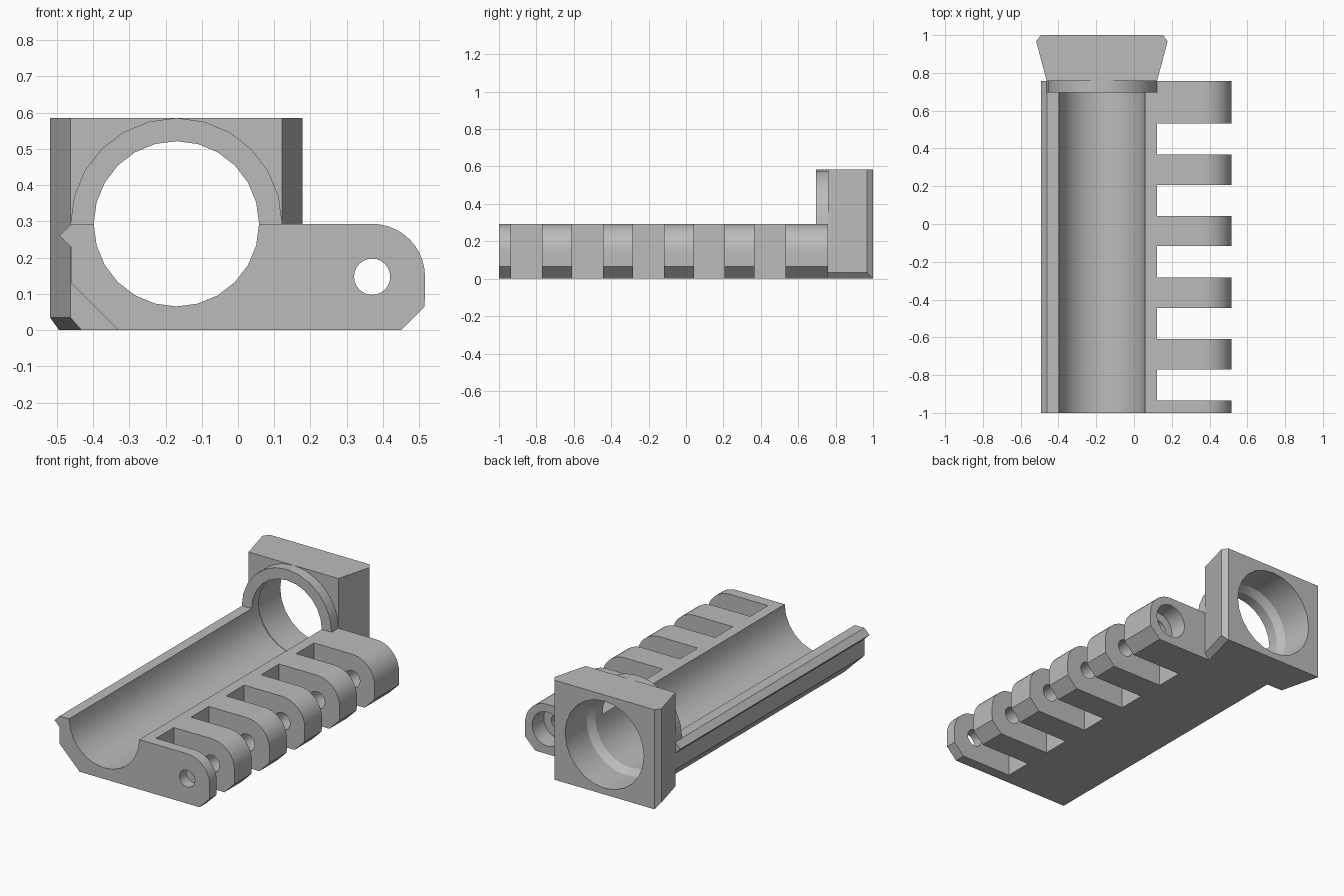
import bpy, bmesh, math

cube = bpy.data.objects.get("Cube")
if cube:
    bpy.data.objects.remove(cube)

GREY = (0.5, 0.5, 0.5, 1)
mat = bpy.data.materials.new("plain grey")
mat.use_nodes = True
mat.diffuse_color = GREY
mat.node_tree.nodes["Principled BSDF"].inputs["Base Color"].default_value = GREY

BORE = (-0.17, 0.293)   # x, z of the tube axis
PIN = (0.37, 0.147)     # x, z of the hinge axis
R_BORE = 0.228
TOP = 0.293
FRONT, BACK = -1.0, 0.758
STEPS = 24


def finish(bm, name):
    bmesh.ops.recalc_face_normals(bm, faces=bm.faces)
    me = bpy.data.meshes.new(name)
    bm.to_mesh(me)
    bm.free()
    me.materials.append(mat)
    ob = bpy.data.objects.new(name, me)
    bpy.context.collection.objects.link(ob)
    return ob


def activate(ob):
    bpy.ops.object.select_all(action='DESELECT')
    ob.select_set(True)
    bpy.context.view_layer.objects.active = ob


def smooth(ob):
    activate(ob)
    bpy.ops.object.shade_smooth_by_angle(angle=math.radians(30))


def arc(centre, r, start, end, n):
    angles = [math.radians(start + (end - start) * i / n) for i in range(n + 1)]
    return [(centre[0] + r * math.cos(a), centre[1] + r * math.sin(a)) for a in angles]


def extrude(name, profile, y0, y1):
    """Extrude an x/z outline along y."""
    bm = bmesh.new()
    face = bm.faces.new([bm.verts.new((x, y0, z)) for x, z in profile])
    new = bmesh.ops.extrude_face_region(bm, geom=[face])["geom"]
    verts = [g for g in new if isinstance(g, bmesh.types.BMVert)]
    bmesh.ops.translate(bm, verts=verts, vec=(0, y1 - y0, 0))
    return finish(bm, name)


def cut_bore(ob, centre, stations):
    """Cut a stepped round hole given as (y, radius) stations."""
    bm = bmesh.new()
    rings = [[bm.verts.new((x, y, z)) for x, z in arc(centre, r, 0, 360, STEPS)[:-1]]
             for y, r in stations]
    for a, b in zip(rings, rings[1:]):
        for i in range(STEPS):
            j = (i + 1) % STEPS
            bm.faces.new((a[i], a[j], b[j], b[i]))
    bm.faces.new(rings[0])
    bm.faces.new(rings[-1])
    cutter = finish(bm, "bore_cutter")
    cutter.hide_render = True
    mod = ob.modifiers.new("bore", 'BOOLEAN')
    mod.operation = 'DIFFERENCE'
    mod.solver = 'EXACT'
    mod.object = cutter
    activate(ob)
    bpy.ops.object.modifier_apply(modifier=mod.name)
    bpy.data.objects.remove(cutter)


# Trough body with side ridge and chamfered lower edge
trough = arc(BORE, R_BORE, 180, 360, STEPS // 2)
outline = trough + [(0.122, TOP), (0.122, 0), (-0.33, 0), (-0.46, 0.13),
                    (-0.46, 0.227), (-0.493, 0.26), (-0.46, TOP)]
smooth(extrude("trough_body", outline, FRONT, BACK))

# Hinge knuckles
knuckle = [(0.122, 0), (0.45, 0), (0.515, 0.065)]
knuckle += arc(PIN, TOP - PIN[1], 0, 90, 10) + [(0.122, TOP)]
spans = [(FRONT, -0.935), (-0.77, -0.61), (-0.445, -0.283),
         (-0.117, 0.042), (0.207, 0.367), (0.532, BACK)]
for number, (y0, y1) in enumerate(spans, 1):
    ob = extrude(f"hinge_knuckle_{number}", knuckle, y0, y1)
    if y1 == BACK:   # last knuckle has a recess for the pin head
        holes = [(y0 - 0.1, 0.05), (0.65, 0.05), (0.65, 0.1), (y1 + 0.1, 0.1)]
    else:
        holes = [(y0 - 0.02, 0.05), (y1 + 0.02, 0.05)]
    cut_bore(ob, PIN, holes)
    smooth(ob)

# Arched collar in front of the end block
arch = arc(BORE, 0.292, 0, 180, STEPS // 2) + arc(BORE, R_BORE, 180, 0, STEPS // 2)
smooth(extrude("arched_collar", arch, 0.695, BACK))

# Flared end block with chamfered edges and a stepped bore
half = [(0.292, BACK), (0.348, 0.967), (0.324, 1.0)]
foot = [(0.262, BACK), (0.324, 1.0)]
bm = bmesh.new()
for plan, z in ((foot, 0), (half, 0.034), (half, 0.585)):
    for x, y in plan:
        for side in (-1, 1):
            bm.verts.new((BORE[0] + side * x, y, z))
bmesh.ops.convex_hull(bm, input=bm.verts)
bmesh.ops.dissolve_limit(bm, angle_limit=math.radians(2), verts=bm.verts, edges=bm.edges)
block = finish(bm, "end_block")
cut_bore(block, BORE, [(0.7, R_BORE), (BACK, R_BORE), (0.8, 0.256), (1.1, 0.256)])
smooth(block)
